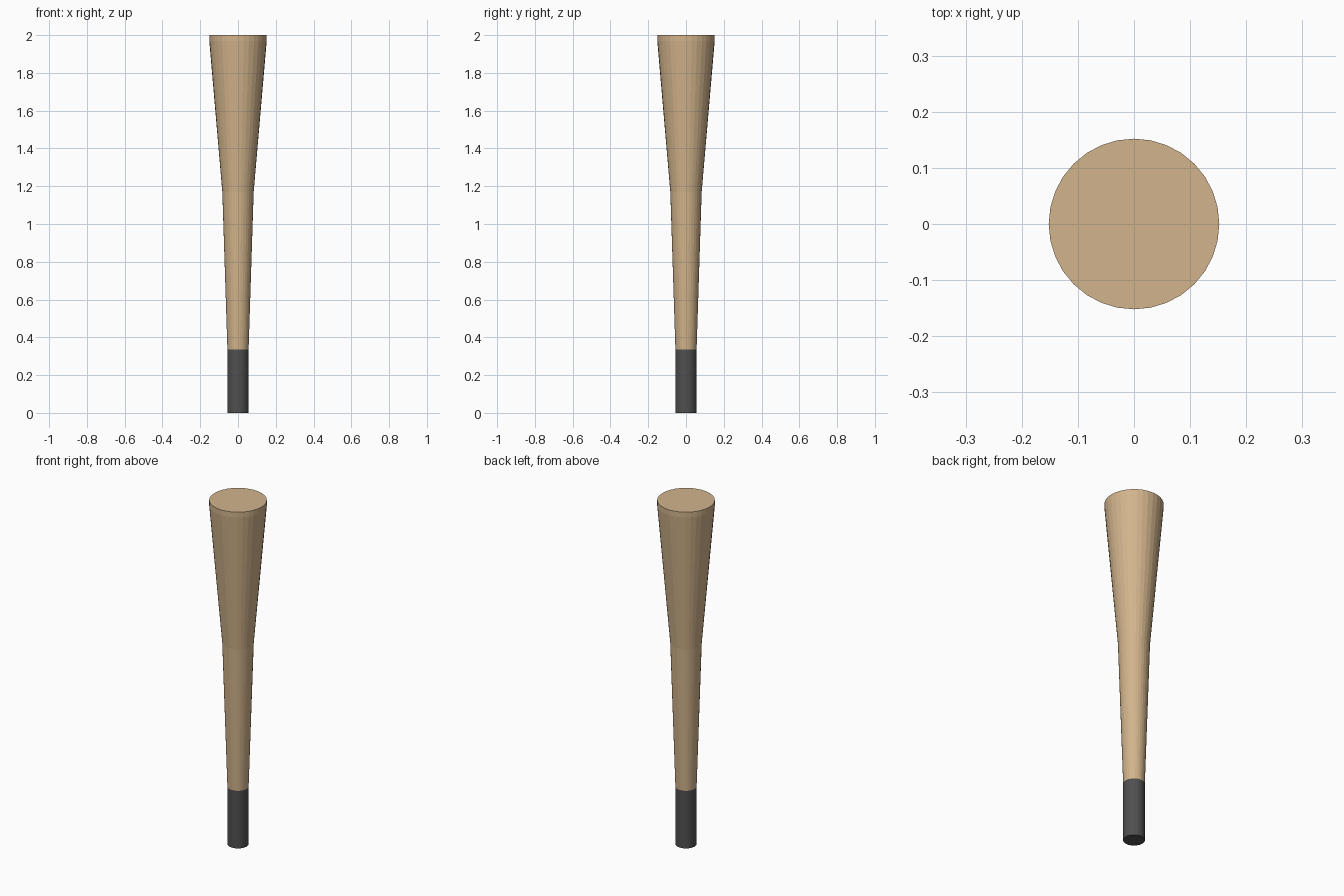
import bpy, bmesh, math

if "Cube" in bpy.data.objects:
    bpy.data.objects.remove(bpy.data.objects["Cube"])

SIDES = 32


def material(name, color):
    mat = bpy.data.materials.new(name)
    mat.diffuse_color = (*color, 1)
    mat.use_nodes = True
    mat.node_tree.nodes["Principled BSDF"].inputs["Base Color"].default_value = mat.diffuse_color
    return mat


def turned_part(name, profile, mat):
    """Closed flat-faced solid turned around z from (radius, z) points."""
    bm = bmesh.new()
    rings = []
    for r, z in profile:
        rings.append([bm.verts.new((r * math.cos(i * math.tau / SIDES),
                                    r * math.sin(i * math.tau / SIDES), z))
                      for i in range(SIDES)])
    for low, high in zip(rings, rings[1:]):
        for i in range(SIDES):
            j = (i + 1) % SIDES
            bm.faces.new((low[i], low[j], high[j], high[i]))
    bm.faces.new(rings[0][::-1])
    bm.faces.new(rings[-1])
    mesh = bpy.data.meshes.new(name)
    bm.to_mesh(mesh)
    bm.free()
    mesh.materials.append(mat)
    obj = bpy.data.objects.new(name, mesh)
    bpy.context.collection.objects.link(obj)
    return obj


wood = material("wood", (0.645, 0.456, 0.262))
wrap = material("grip_wrap", (0.08, 0.08, 0.08))

# Dark straight grip
turned_part("grip", [(0.056, 0), (0.056, 0.335)], wrap)
# Tapered wooden body with a straight band at the top
turned_part("club_body", [(0.056, 0.335), (0.083, 1.17),
                          (0.152, 1.97), (0.152, 2.0)], wood)
